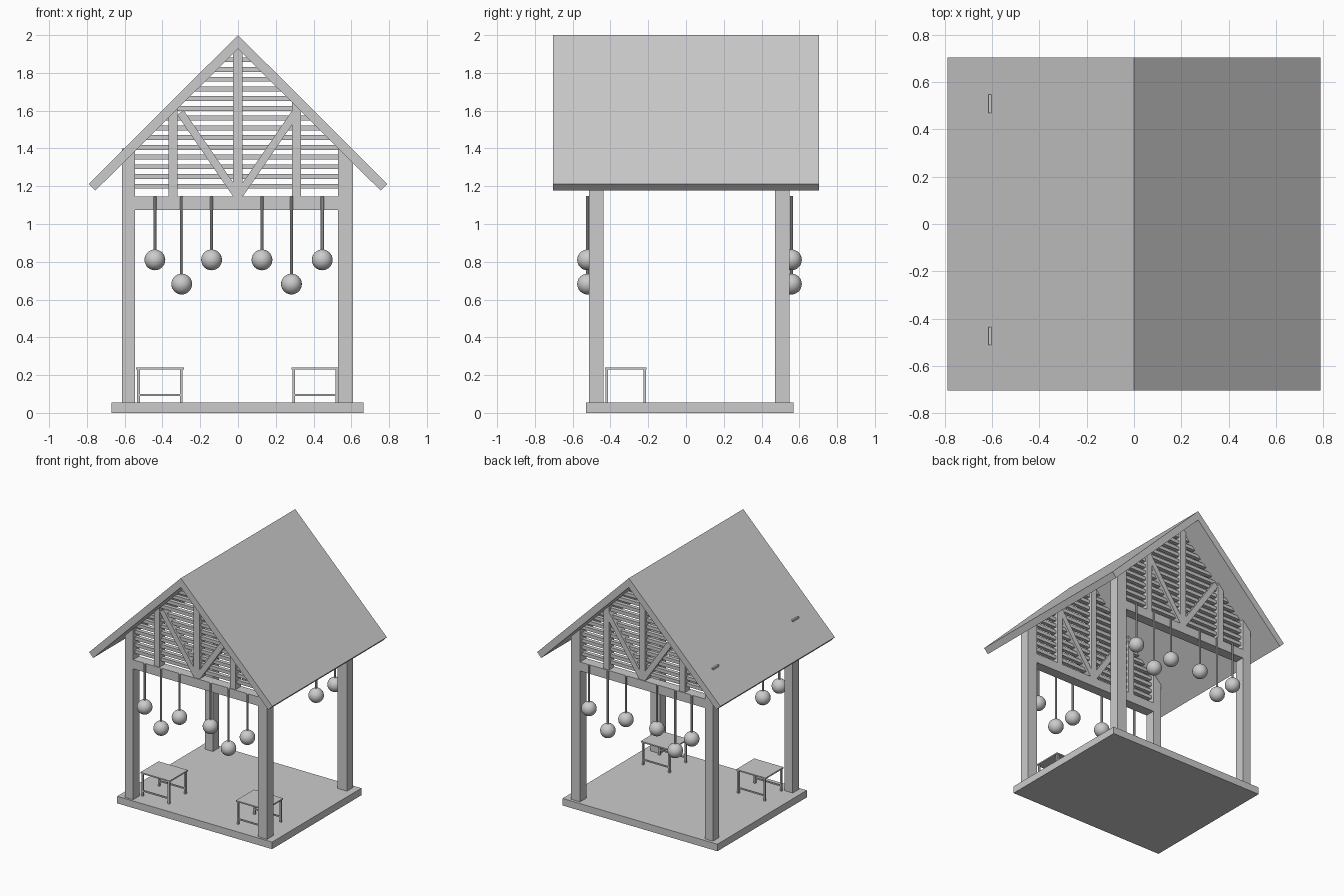
import bpy, bmesh, math
from mathutils import Vector

cube = bpy.data.objects.get("Cube")
if cube:
    bpy.data.objects.remove(cube, do_unlink=True)

grey = bpy.data.materials.new("light grey")
grey.use_nodes = True
GREY = (0.6, 0.6, 0.6, 1)
grey.diffuse_color = GREY
grey.node_tree.nodes["Principled BSDF"].inputs["Base Color"].default_value = GREY


def finish(name, bm):
    bmesh.ops.recalc_face_normals(bm, faces=bm.faces)
    mesh = bpy.data.meshes.new(name)
    bm.to_mesh(mesh)
    bm.free()
    mesh.materials.append(grey)
    obj = bpy.data.objects.new(name, mesh)
    bpy.context.collection.objects.link(obj)
    return obj


def prism(name, outline, y0, y1):
    """Extrude an outline in the x-z plane along y."""
    bm = bmesh.new()
    face = bm.faces.new([bm.verts.new((x, y0, z)) for x, z in outline])
    out = bmesh.ops.extrude_face_region(bm, geom=[face])
    verts = [v for v in out["geom"] if isinstance(v, bmesh.types.BMVert)]
    bmesh.ops.translate(bm, verts=verts, vec=(0, y1 - y0, 0))
    return finish(name, bm)


def box(name, x0, x1, y0, y1, z0, z1):
    return prism(name, [(x0, z0), (x1, z0), (x1, z1), (x0, z1)], y0, y1)


def bar(name, a, b, width, y0, y1):
    """Slanted timber between two points in the x-z plane."""
    a, b = Vector(a), Vector(b)
    d = (b - a).normalized() * width / 2
    n = Vector((-d.y, d.x))
    return prism(name, [a + n, b + n, b - n, a - n], y0, y1)


def ball_on_cord(name, x, y, z, top):
    # Smooth ball and its thin cord
    bm = bmesh.new()
    bmesh.ops.create_uvsphere(bm, u_segments=24, v_segments=16, radius=0.055)
    bmesh.ops.translate(bm, verts=bm.verts, vec=(x, y, z))
    for f in bm.faces:
        f.smooth = True
    finish(name + "_ball", bm)
    bm = bmesh.new()
    bmesh.ops.create_cone(bm, cap_ends=True, segments=8, radius1=0.008,
                          radius2=0.008, depth=top - z)
    bmesh.ops.translate(bm, verts=bm.verts, vec=(x, y, (top + z) / 2))
    finish(name + "_cord", bm)


# Floor slab
FLOOR = 0.055
box("floor_slab", -0.67, 0.665, -0.53, 0.57, 0, FLOOR)

# Gabled roof
prism("roof", [(0, 2), (0.79, 1.213), (0.755, 1.177), (0, 1.928),
               (-0.755, 1.177), (-0.79, 1.213)], -0.705, 0.705)

ROOF_UNDER = 1.935
for end, y0, cord_y in (("front", -0.513, -0.521), ("back", 0.47, 0.558)):
    y1 = y0 + 0.077
    mid = (y0 + y1) / 2

    # Corner posts, cut to the roof slope
    prism(end + "_post_a", [(-0.615, FLOOR), (-0.545, FLOOR),
                            (-0.545, 1.4), (-0.615, 1.4)], y0, y1)
    prism(end + "_post_b", [(0.61, FLOOR), (0.53, FLOOR),
                            (0.53, 1.4), (0.61, 1.36)], y0, y1)

    # Tie beam
    box(end + "_tie_beam", -0.55, 0.54, y0, y1, 1.075, 1.145)

    # Gable timbers
    t0, t1 = y0 + 0.006, y1 - 0.006
    box(end + "_king_post", -0.027, 0.023, t0, t1, 1.14, 1.94)
    for side, x in (("left", 0.31), ("right", -0.345)):
        box(f"{end}_{side}_stud", x - 0.024, x + 0.024, t0, t1, 1.14, 1.955 - abs(x))
        s = math.copysign(1, x)
        bar(f"{end}_{side}_brace", (s * 0.01, 1.16), (s * 0.305, 1.59), 0.042, t0, t1)

    # Horizontal slats, shortened under the slope
    for i in range(14):
        z = 1.2 + i * 0.0515
        half = min(0.55, ROOF_UNDER - z + 0.01)
        box(f"{end}_slat_{i + 1}", -half, half, mid - 0.015, mid + 0.015,
            z - 0.013, z + 0.013)

    # Hanging balls
    for i, x in enumerate((-0.44, -0.298, -0.14, 0.127, 0.283, 0.446)):
        z = 0.682 if i in (1, 4) else 0.81
        ball_on_cord(f"{end}_{i + 1}", x, cord_y, z, 1.147)

# Two small tables
for side, x0, x1 in (("left", 0.283, 0.535), ("right", -0.54, -0.287)):
    ya, yb, w = -0.43, -0.208, 0.014
    box(side + "_table_top", x0, x1, ya, yb, 0.229, 0.239)
    for row, y in (("front", ya + 0.003), ("back", yb - w - 0.003)):
        for n, x in enumerate((x0 + 0.006, x1 - w - 0.006)):
            box(f"{side}_table_{row}_leg_{n + 1}", x, x + w, y, y + w, FLOOR, 0.232)
        box(f"{side}_table_{row}_rail", x0 + 0.01, x1 - 0.01,
            y + 0.002, y + w - 0.002, 0.09, 0.1)
